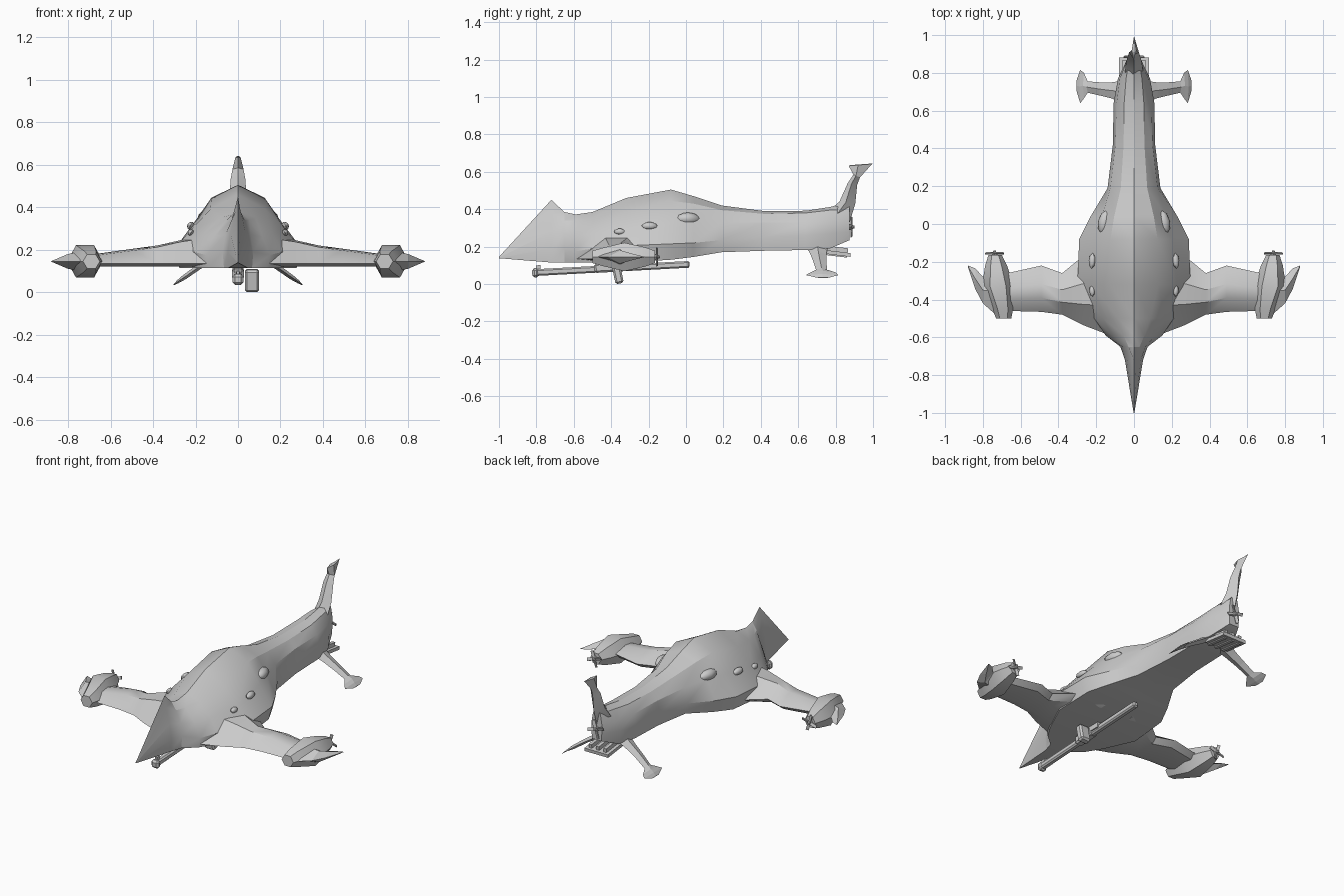
import bpy, bmesh, math
from mathutils import Vector, Matrix

if "Cube" in bpy.data.objects:
    bpy.data.objects.remove(bpy.data.objects["Cube"])


def finish(name, bm, mirror=False, angle=0):
    bmesh.ops.recalc_face_normals(bm, faces=bm.faces[:])
    me = bpy.data.meshes.new(name)
    bm.to_mesh(me)
    bm.free()
    ob = bpy.data.objects.new(name, me)
    bpy.context.collection.objects.link(ob)
    if mirror:
        ob.modifiers.new("mirror", 'MIRROR').use_mirror_merge = False
    if angle:
        bpy.ops.object.select_all(action='DESELECT')
        bpy.context.view_layer.objects.active = ob
        ob.select_set(True)
        bpy.ops.object.shade_smooth_by_angle(angle=math.radians(angle))
    return ob


def loft(name, rings, mirror=False, angle=0):
    bm = bmesh.new()
    vs = [[bm.verts.new(p) for p in r] for r in rings]
    n = len(rings[0])
    for a, b in zip(vs, vs[1:]):
        for i in range(n):
            j = (i + 1) % n
            bm.faces.new((a[i], a[j], b[j], b[i]))
    bm.faces.new(vs[0])
    bm.faces.new(vs[-1])
    return finish(name, bm, mirror, angle)


def box(name, center, size, tilt=0, mirror=False, bevel=0):
    bm = bmesh.new()
    m = Matrix.Translation(center) @ Matrix.Rotation(tilt, 4, 'X') @ Matrix.Diagonal((*size, 1))
    bmesh.ops.create_cube(bm, size=1, matrix=m)
    if bevel:
        bmesh.ops.bevel(bm, geom=bm.edges[:], offset=bevel, segments=1, affect='EDGES')
    return finish(name, bm, mirror)


# Fuselage: y, bottom z, half width, chine z, shoulder x/z, upper x/z, top z
stations = [
    (-1.00, .138, .002, .140, .002, .142, .001, .143, .145),
    (-0.72, .115, .048, .190, .036, .28, .012, .38, .450),
    (-0.65, .115, .072, .190, .060, .27, .030, .34, .385),
    (-0.59, .115, .150, .175, .115, .26, .055, .34, .372),
    (-0.50, .115, .210, .190, .165, .27, .085, .35, .385),
    (-0.32, .115, .300, .205, .225, .29, .130, .39, .460),
    (-0.08, .130, .290, .215, .205, .33, .125, .445, .505),
    (0.04, .145, .230, .220, .170, .34, .105, .430, .470),
    (0.19, .170, .140, .235, .125, .33, .070, .395, .420),
    (0.42, .178, .112, .250, .098, .33, .055, .375, .390),
    (0.64, .182, .108, .260, .092, .33, .052, .380, .392),
    (0.77, .190, .085, .270, .075, .34, .042, .395, .412),
    (0.875, .235, .035, .280, .035, .34, .025, .400, .440),
]
rings = []
for y, zb, w, zc, sx, sz, ux, uz, zt in stations:
    half = [(w * .92, zb), (w, zc), (sx, sz), (ux, uz)]
    pts = [(0, zb)] + half + [(0, zt)] + [(-x, z) for x, z in reversed(half)]
    rings.append([(x, y, z) for x, z in pts])
loft("fuselage", rings, angle=28)

# Main wings: x, leading y, trailing y, top z
rings = []
for x, le, te, zt in [(.10, -.60, -.05, .27), (.27, -.535, -.17, .245), (.38, -.48, -.26, .22),
                      (.49, -.465, -.22, .205), (.67, -.46, -.26, .18)]:
    d = te - le
    rings.append([(x, le, .135), (x, le + d * .3, zt - .008), (x, le + d * .6, zt),
                  (x, te, .155), (x, te - d * .15, .125), (x, le + d * .2, .12)])
loft("main_wing", rings, True, 30)

# Engine pods with six sides
rings = []
for y, cx, rx, rz in [(-.50, .69, .040, .038), (-.45, .695, .055, .055), (-.33, .72, .085, .088),
                      (-.22, .73, .058, .060), (-.165, .735, .036, .038)]:
    rings.append([(cx + rx * math.cos(a), y, .145 + rz * math.sin(a))
                  for a in [math.radians(60 * k) for k in range(6)]])
loft("engine_pod", rings, True, 30)

# Pointed outer winglets
rings = []
for x, y0, y1, h in [(.71, -.50, -.22, .05), (.80, -.42, -.28, .035), (.84, -.345, -.235, .018),
                     (.88, -.225, -.219, .001)]:
    ym = (y0 + y1) / 2
    rings.append([(x, y0, .145), (x, ym, .145 + h), (x, y1, .145), (x, ym, .145 - h)])
loft("winglet", rings, True)


# Propellers: cone hub and four blades
def propeller(name, c, r, mirror):
    bm = bmesh.new()
    bmesh.ops.create_cone(bm, cap_ends=True, segments=8, radius1=r * .35, radius2=r * .12, depth=.03,
                          matrix=Matrix.Translation(c) @ Matrix.Rotation(-math.pi / 2, 4, 'X'))
    for k in range(4):
        m = (Matrix.Translation(c) @ Matrix.Rotation(k * math.pi / 2 + .3, 4, 'Y')
             @ Matrix.Translation((0, 0, r * .55)) @ Matrix.Rotation(.4, 4, 'Z')
             @ Matrix.Diagonal((r * .35, .006, r * .9, 1)))
        bmesh.ops.create_cube(bm, size=1, matrix=m)
    finish(name, bm, mirror)


propeller("wing_propeller", (.738, -.155, .145), .05, True)
propeller("tail_propeller", (0, .885, .305), .055, False)

# Tail fin: front y, rear y, front z, rear z, half width
rings = []
for yf, yr, zf, zr, w in [(.74, .875, .37, .33, .050), (.82, .905, .44, .43, .042),
                          (.865, .915, .54, .53, .034), (.895, .93, .585, .57, .026),
                          (.87, .995, .632, .642, .012), (.88, 1.0, .636, .645, .002)]:
    ym, zm = yf * .6 + yr * .4, zf * .6 + zr * .4
    rings.append([(0, yf, zf), (w, ym, zm), (0, yr, zr), (-w, ym, zm)])
loft("tail_fin", rings, angle=25)

# Drooping tailplanes with flared tips: x, z, front y, rear y, thickness
rings = []
for x, z, y0, y1, t in [(.05, .205, .64, .76, .030), (.12, .160, .665, .75, .026), (.18, .122, .68, .75, .022),
                        (.245, .076, .695, .755, .020), (.265, .062, .665, .80, .018),
                        (.285, .048, .64, .815, .012), (.303, .034, .70, .765, .004)]:
    ym = (y0 + y1) / 2
    rings.append([(x, y0, z), (x + t * .3, ym, z + t / 2), (x, y1, z), (x - t * .3, ym, z - t / 2)])
loft("tailplane", rings, True)

# Ridged plate under the tail
box("tail_plate", (0, .80, .165), (.16, .16, .02), -.12)
for i in (-1, 0, 1):
    box("tail_plate_ridge", (i * .05, .79, .175), (.02, .15, .05), -.12)

# Side window blisters: centre, half sizes, turn about z
for c, s, turn in [((.158, .01, .35), (.032, .066, .032), .22),
                   ((.222, -.195, .312), (.017, .042, .02), .08),
                   ((.222, -.355, .281), (.014, .030, .016), -.05)]:
    bm = bmesh.new()
    bmesh.ops.create_uvsphere(bm, u_segments=8, v_segments=6, radius=1,
                              matrix=Matrix.Translation(c) @ Matrix.Rotation(turn, 4, 'Z')
                              @ Matrix.Rotation(-.5, 4, 'Y') @ Matrix.Diagonal((*s, 1)))
    finish("blister", bm, True, 40)

# Belly gun: long barrel, muzzle, sight, receiver, magazine and mount
slope = math.atan2(.045, .84)
box("gun_barrel", (0, -.40, .083), (.036, .84, .036), slope, bevel=.008)
box("gun_muzzle", (0, -.805, .060), (.05, .035, .05), slope, bevel=.012)
box("gun_sight", (0, -.79, .088), (.012, .025, .025), slope)
box("gun_receiver", (0, -.42, .088), (.055, .14, .05), slope, bevel=.01)
box("gun_magazine", (.066, -.365, .055), (.068, .045, .106), .2, bevel=.01)
box("gun_mount", (0, -.33, .11), (.05, .08, .05))
